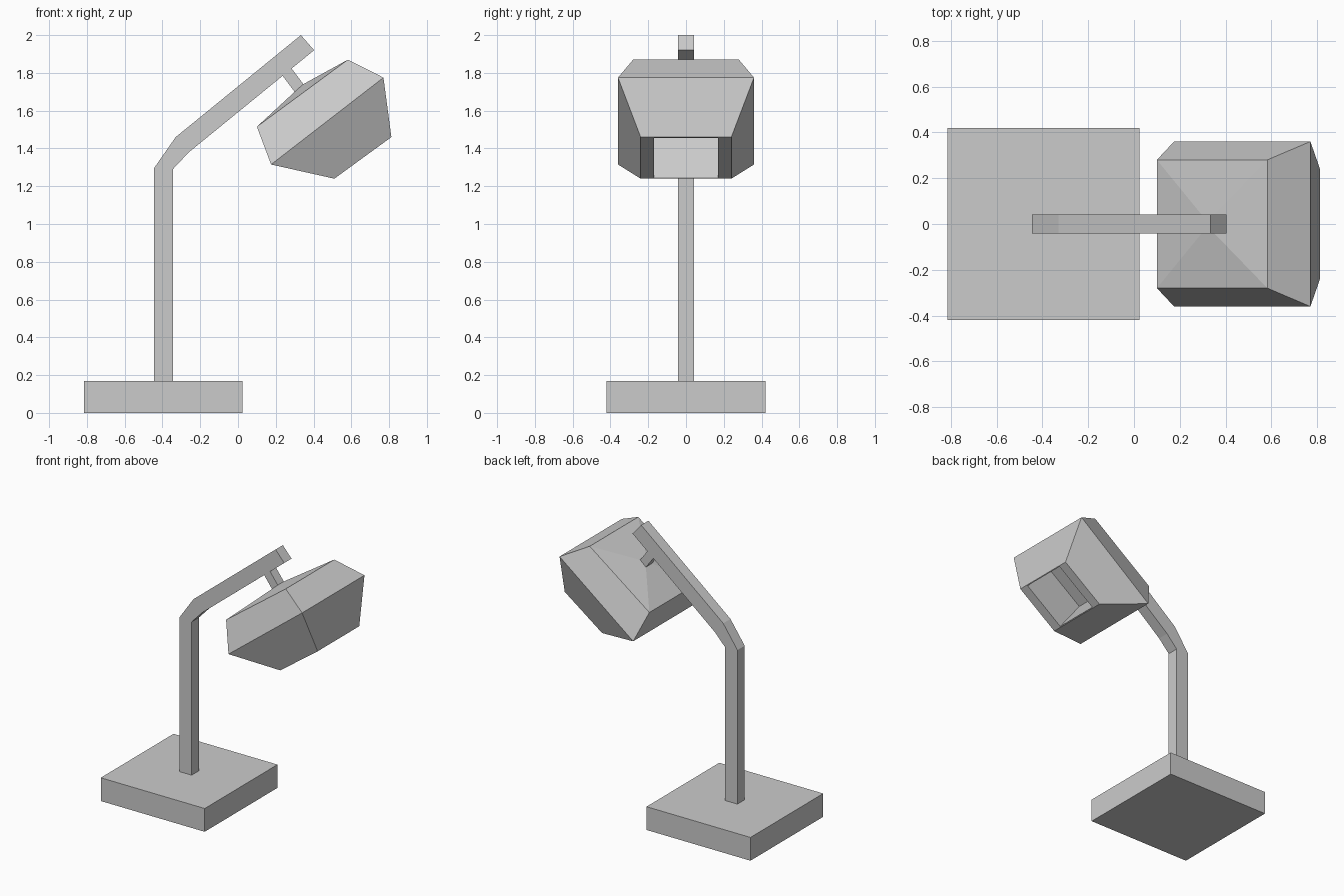
import bpy, bmesh


def loft(name, sections):
    """Loft rectangular sections: (x1, z1, x2, z2, half_width_y)."""
    bm = bmesh.new()
    rings = []
    for x1, z1, x2, z2, w in sections:
        corners = [(x1, -w, z1), (x2, -w, z2), (x2, w, z2), (x1, w, z1)]
        rings.append([bm.verts.new(c) for c in corners])
    for a, b in zip(rings, rings[1:]):
        for i in range(4):
            j = (i + 1) % 4
            bm.faces.new((a[i], a[j], b[j], b[i]))
    bm.faces.new(rings[0])
    bm.faces.new(rings[-1])
    bmesh.ops.recalc_face_normals(bm, faces=bm.faces)
    mesh = bpy.data.meshes.new(name)
    bm.to_mesh(mesh)
    bm.free()
    obj = bpy.data.objects.new(name, mesh)
    bpy.context.collection.objects.link(obj)
    return obj


# Square base slab
loft("base", [(-0.815, 0.0, 0.025, 0.0, 0.42),
              (-0.815, 0.17, 0.025, 0.17, 0.42)])

# Upright post bending into the sloping arm
loft("bent_arm", [(-0.445, 0.16, -0.345, 0.16, 0.042),
                  (-0.445, 1.295, -0.345, 1.29, 0.042),
                  (-0.33, 1.46, -0.26, 1.38, 0.042),
                  (0.333, 2.0, 0.403, 1.92, 0.042)])

# Short connector between arm and shade
loft("connector", [(0.228, 1.795, 0.275, 1.835, 0.035),
                   (0.303, 1.695, 0.350, 1.735, 0.035)])

# Shade: shallow pyramid top, flared body, narrowed mouth and recess
loft("lamp_shade", [(0.300, 1.700, 0.345, 1.740, 0.035),
                    (0.100, 1.515, 0.582, 1.870, 0.28),
                    (0.175, 1.315, 0.770, 1.775, 0.36),
                    (0.510, 1.240, 0.812, 1.460, 0.24),
                    (0.515, 1.244, 0.806, 1.456, 0.17),
                    (0.345, 1.464, 0.636, 1.676, 0.17)])
